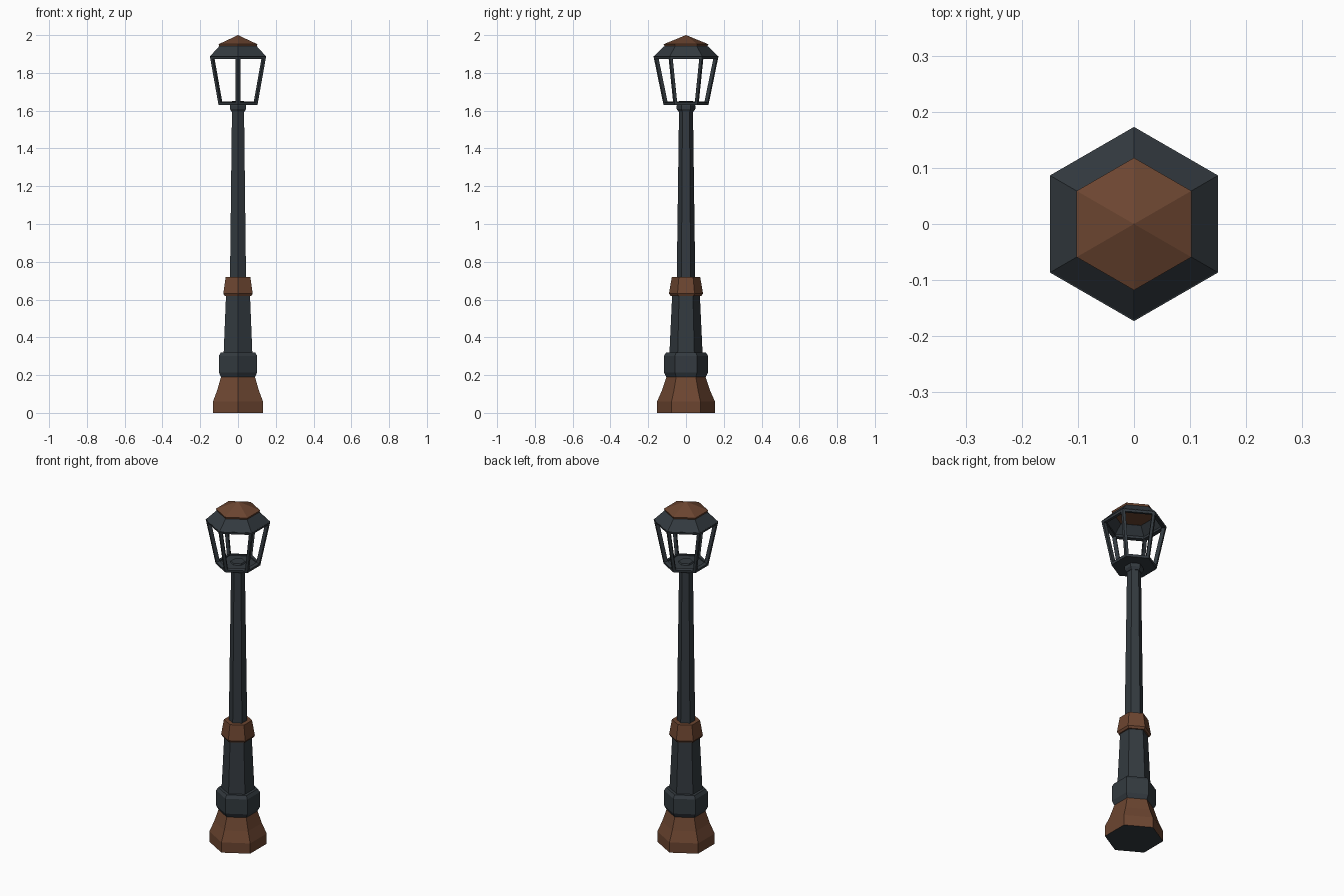
import bpy, bmesh, math

if "Cube" in bpy.data.objects:
    bpy.data.objects.remove(bpy.data.objects["Cube"])


def material(name, rgb):
    m = bpy.data.materials.new(name)
    m.diffuse_color = (*rgb, 1)
    m.use_nodes = True
    m.node_tree.nodes["Principled BSDF"].inputs["Base Color"].default_value = m.diffuse_color
    return m


IRON = material("dark iron", (0.033, 0.042, 0.050))
COPPER = material("copper brown", (0.150, 0.060, 0.030))


def finish(name, bm, mats):
    me = bpy.data.meshes.new(name)
    bm.normal_update()
    bm.to_mesh(me)
    bm.free()
    for m in mats:
        me.materials.append(m)
    ob = bpy.data.objects.new(name, me)
    bpy.context.collection.objects.link(ob)
    return ob


def hex_loft(name, profile, mats, bottom=True, top=True):
    """Six-sided stack of (radius, z) rings, corners on the y axis."""
    bm = bmesh.new()
    rings = []
    for r, z in profile:
        if r == 0:
            rings.append([bm.verts.new((0, 0, z))] * 6)
        else:
            rings.append([bm.verts.new((r * math.cos(math.radians(90 + 60 * i)),
                                        r * math.sin(math.radians(90 + 60 * i)), z))
                          for i in range(6)])
    for a, b in zip(rings, rings[1:]):
        for i in range(6):
            j = (i + 1) % 6
            if b[i] is b[j]:
                bm.faces.new((a[i], a[j], b[i]))
            else:
                bm.faces.new((a[i], a[j], b[j], b[i]))
    if bottom:
        bm.faces.new(rings[0][::-1])
    if top and profile[-1][0] > 0:
        bm.faces.new(rings[-1])
    return finish(name, bm, mats)


# Foot, copper with a dark underside
foot = hex_loft("foot", [(0.153, 0), (0.153, 0.06), (0.127, 0.12), (0.104, 0.19)],
                [COPPER, IRON])
for p in foot.data.polygons:
    if p.normal.z < -0.9:
        p.material_index = 1

# Band and lower shaft
hex_loft("lower_band", [(0.104, 0.19), (0.117, 0.215), (0.117, 0.302), (0.105, 0.32)], [IRON])
hex_loft("lower_shaft", [(0.088, 0.31), (0.073, 0.63)], [IRON])

# Copper collar
hex_loft("collar", [(0.082, 0.62), (0.090, 0.632), (0.075, 0.72)], [COPPER])

# Upper pole and neck
hex_loft("pole", [(0.049, 0.71), (0.037, 1.60)], [IRON])
hex_loft("neck", [(0.040, 1.595), (0.050, 1.61), (0.050, 1.625), (0.038, 1.65)], [IRON])

# Lantern floor
hex_loft("lantern_floor", [(0.118, 1.63), (0.119, 1.642)], [IRON])

# Lantern cage: tapered hexagon with a window cut in each side
cage = hex_loft("lantern_cage", [(0.119, 1.63), (0.172, 1.888)], [IRON], False, False)
bm = bmesh.new()
bm.from_mesh(cage.data)
sides = list(bm.faces)
bmesh.ops.inset_individual(bm, faces=sides, thickness=0.014, use_even_offset=True)
bmesh.ops.delete(bm, geom=sides, context='FACES')
bm.to_mesh(cage.data)
bm.free()
mod = cage.modifiers.new("thickness", 'SOLIDIFY')
mod.thickness = 0.02
mod.offset = -1
mod.use_even_offset = True

# Roof skirt, open in the middle, and copper cap
roof = hex_loft("roof", [(0.173, 1.886), (0.113, 1.943)], [IRON], False, False)
mod = roof.modifiers.new("thickness", 'SOLIDIFY')
mod.thickness = 0.01
mod.offset = -1
hex_loft("roof_cap", [(0.113, 1.938), (0.118, 1.952), (0, 2.0)], [COPPER])
